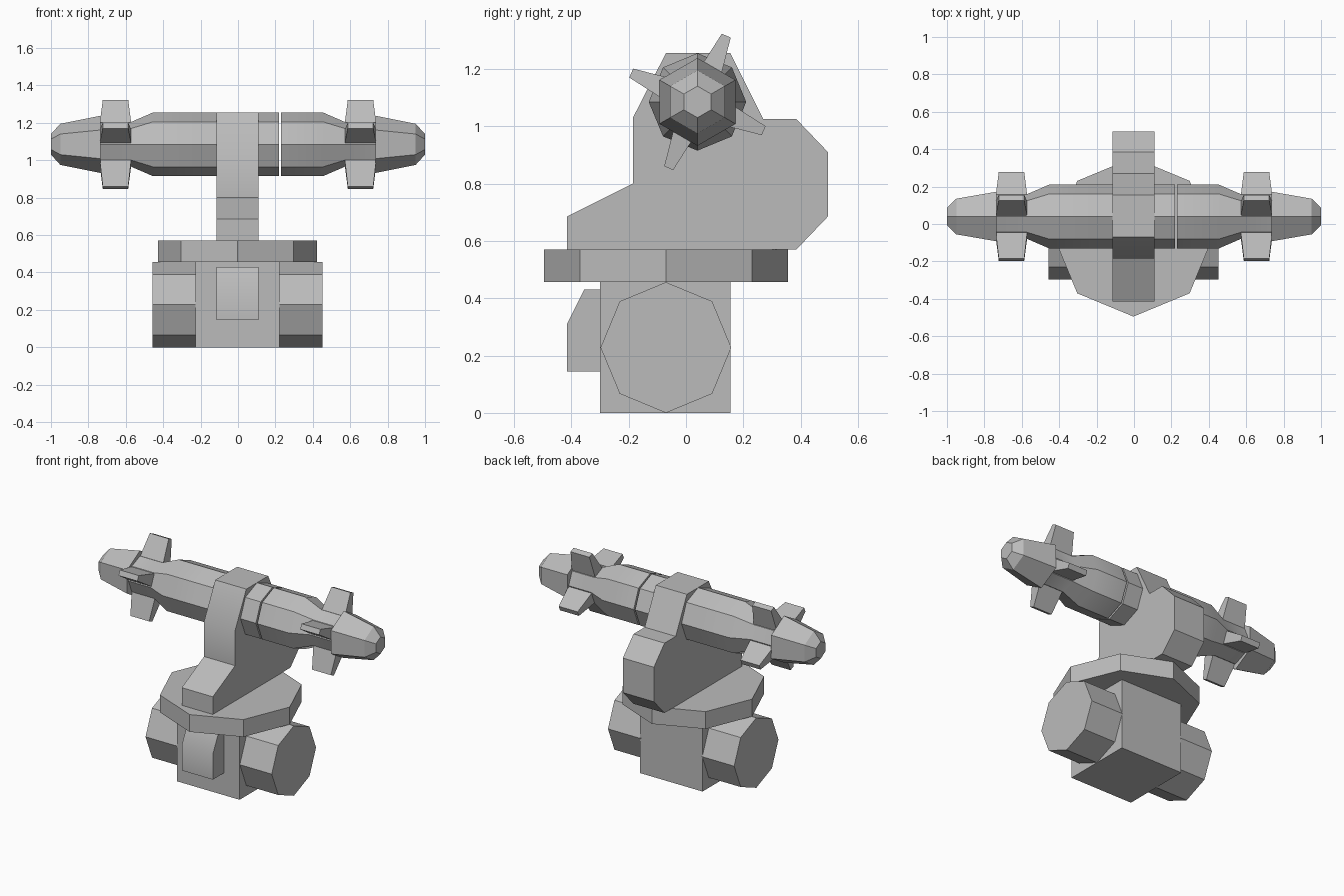
import bpy, bmesh, math
from mathutils import Vector

old = bpy.data.objects.get("Cube")
if old:
    bpy.data.objects.remove(old, do_unlink=True)

grey = bpy.data.materials.new("plain_grey")
grey.use_nodes = True
grey.diffuse_color = (0.5, 0.5, 0.5, 1)
grey.node_tree.nodes["Principled BSDF"].inputs["Base Color"].default_value = (0.5, 0.5, 0.5, 1)

MID = -0.003                # centre line of the mount
AXIS_Y, AXIS_Z = 0.04, 1.085  # axis of the horizontal barrel


def loft(name, rings):
    """Skin a closed solid through rings of equal point count."""
    bm = bmesh.new()
    loops = [[bm.verts.new(p) for p in ring] for ring in rings]
    n = len(loops[0])
    for a, b in zip(loops, loops[1:]):
        for i in range(n):
            j = (i + 1) % n
            bm.faces.new((a[i], a[j], b[j], b[i]))
    bm.faces.new(loops[0][::-1])
    bm.faces.new(loops[-1])
    bmesh.ops.recalc_face_normals(bm, faces=bm.faces)
    mesh = bpy.data.meshes.new(name)
    bm.to_mesh(mesh)
    bm.free()
    mesh.materials.append(grey)
    obj = bpy.data.objects.new(name, mesh)
    bpy.context.collection.objects.link(obj)
    bpy.ops.object.select_all(action='DESELECT')
    obj.select_set(True)
    bpy.context.view_layer.objects.active = obj
    bpy.ops.object.shade_smooth_by_angle(angle=math.radians(31))
    return obj


def plate(name, profile, half_width):
    """Extrude a (y, z) profile across x."""
    return loft(name, [[(MID + s * half_width, y, z) for y, z in profile] for s in (-1, 1)])


def turned(name, stations, sides, cy, cz):
    """Polygonal solid along x from (x, radius) stations, with a vertex on top."""
    angles = [math.tau * i / sides for i in range(sides)]
    return loft(name, [[(x, cy + r * math.sin(a), cz + r * math.cos(a)) for a in angles]
                       for x, r in stations])


# Base block and sloped front box
plate("base_block", [(-0.30, 0), (0.155, 0), (0.155, 0.46), (-0.30, 0.46)], 0.225)
plate("front_box", [(-0.30, 0.145), (-0.415, 0.145), (-0.415, 0.31),
                    (-0.355, 0.43), (-0.30, 0.43)], 0.112)

# Octagonal turntable
corners = [math.tau * i / 8 for i in range(8)]
loft("turntable", [[(MID + 0.425 * math.sin(a), -0.07 + 0.425 * math.cos(a), z)
                    for a in corners] for z in (0.457, 0.57)])

# Support arm wrapping the barrel
plate("support_arm", [(-0.415, 0.57), (-0.415, 0.685), (-0.185, 0.80), (-0.185, 1.03),
                      (-0.07, 1.255), (0.155, 1.255), (0.27, 1.025), (0.385, 1.025),
                      (0.495, 0.91), (0.495, 0.685), (0.385, 0.57)], 0.112)

# Middle of the barrel, leaving a thin gap on the left side
turned("barrel_middle", [(-0.23, 0.17), (0.22, 0.17)], 8, AXIS_Y, AXIS_Z)

for side, label in ((1, "left"), (-1, "right")):
    # Side drums on the base
    turned(label + "_drum", [(MID + side * 0.22, 0.228), (MID + side * 0.455, 0.228)],
           8, -0.07, 0.228)
    # Barrel end with taper and hub, then the nose
    turned(label + "_barrel_end",
           [(side * 0.23, 0.17), (side * 0.455, 0.17), (side * 0.575, 0.118), (side * 0.74, 0.118)],
           8, AXIS_Y, AXIS_Z)
    turned(label + "_nose",
           [(side * 0.735, 0.153), (side * 0.95, 0.11), (side, 0.055)], 6, AXIS_Y, AXIS_Z)
    # Four tapered fins
    for k in range(4):
        a = math.radians(66.5 + 90 * k)
        out = Vector((0, math.cos(a), math.sin(a)))
        across = Vector((0, -math.sin(a), math.cos(a)))
        centre = Vector((side * 0.655, AXIS_Y, AXIS_Z))
        rings = []
        for reach, length, thick in ((0.07, 0.088, 0.046), (0.252, 0.068, 0.017)):
            rings.append([centre + out * reach + Vector((u * length, 0, 0)) + across * v * thick
                          for u, v in ((-1, -1), (1, -1), (1, 1), (-1, 1))])
        loft(f"{label}_fin_{k + 1}", rings)
